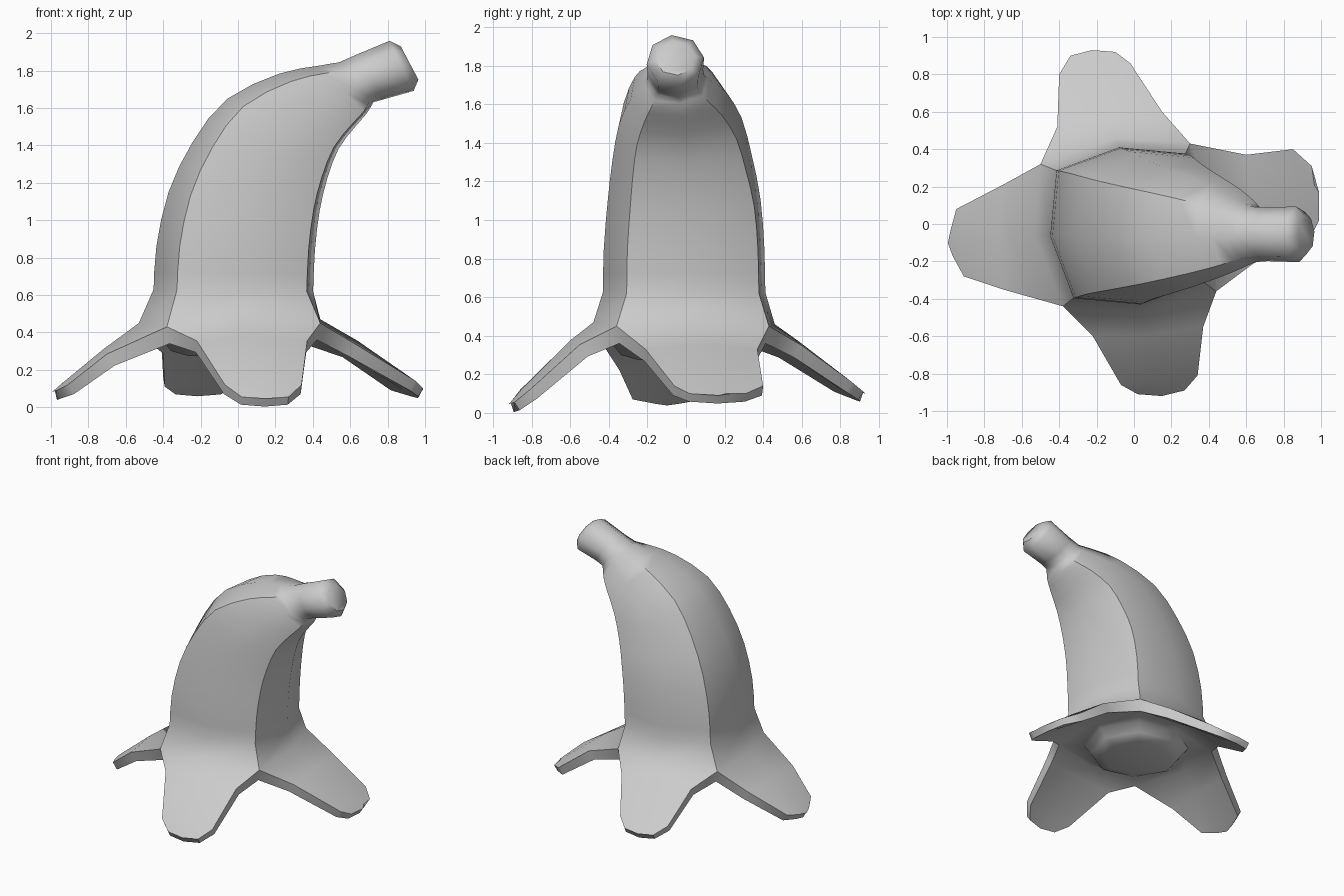
import bpy
import bmesh
from math import cos, sin, radians
from mathutils import Vector

if "Cube" in bpy.data.objects:
    bpy.data.objects.remove(bpy.data.objects["Cube"])

SIDES = 8
TWIST = 7.5

grey = bpy.data.materials.new("plain grey")
grey.use_nodes = True
colour = (0.6, 0.6, 0.6, 1)
grey.diffuse_color = colour
grey.node_tree.nodes["Principled BSDF"].inputs["Base Color"].default_value = colour


def section(bm, outer_x, outer_z, inner_x, inner_z, half_width, y, ridge):
    """Tilted eight-sided ring between an outer and an inner profile point."""
    a = Vector((outer_x, y, outer_z))
    b = Vector((inner_x, y, inner_z))
    centre, reach = (a + b) / 2, (b - a) / 2
    ring = []
    for k in range(SIDES):
        angle = radians(TWIST + k * 360 / SIDES)
        r = ridge if k % 2 else 1
        offset = reach * (r * cos(angle))
        offset.y += half_width * r * sin(angle)
        ring.append(bm.verts.new(centre + offset))
    return ring


def refine(rows):
    """Insert a smoothly interpolated row between each pair of rows."""
    result = [rows[0]]
    for i in range(len(rows) - 1):
        before, after = rows[max(i - 1, 0)], rows[min(i + 2, len(rows) - 1)]
        result.append([(9 * (b + c) - a - d) / 16
                       for a, b, c, d in zip(before, rows[i], rows[i + 1], after)])
        result.append(rows[i + 1])
    return result


def bridge(bm, low, high):
    """Quads between two closed loops of vertices."""
    for i in range(len(low)):
        j = (i + 1) % len(low)
        bm.faces.new((low[i], low[j], high[j], high[i]))


def loft(bm, rings):
    for low, high in zip(rings, rings[1:]):
        bridge(bm, low, high)


# Curved body: outer x and z, inner x and z, half width, y, ridge strength
BODY = [
    (-0.455, 0.63, 0.405, 0.62, 0.425, -0.01, 1.15),
    (-0.44, 0.86, 0.415, 0.84, 0.42, -0.01, 1.15),
    (-0.375, 1.15, 0.44, 1.05, 0.4, -0.01, 1.15),
    (-0.245, 1.42, 0.48, 1.22, 0.365, -0.02, 1.15),
    (-0.06, 1.65, 0.54, 1.38, 0.32, -0.03, 1.15),
    (0.22, 1.785, 0.63, 1.5, 0.25, -0.04, 1.14),
    (0.42, 1.825, 0.69, 1.57, 0.19, -0.05, 1.12),
    (0.54, 1.845, 0.725, 1.63, 0.15, -0.055, 1.03),
]

# Stem with a chamfered end
STEM = [
    (0.63, 1.885, 0.78, 1.645, 0.145, -0.055, 1),
    (0.81, 1.96, 0.94, 1.69, 0.15, -0.055, 1),
    (0.87, 1.93, 0.965, 1.75, 0.105, -0.055, 1),
]

# Fruit core showing below the peel: radius, height
CORE = [(0.24, 0.275), (0.33, 0.3), (0.38, 0.36)]

# Ring where the peel splits: alternating flap middles and corners
HINGE = [
    (0.44, 0.05, 0.47), (0.3, 0.43, 0.45), (-0.1, 0.46, 0.46), (-0.5, 0.32, 0.44),
    (-0.53, -0.06, 0.45), (-0.38, -0.44, 0.43), (0.03, -0.48, 0.47), (0.44, -0.36, 0.45),
]

# Flap rows: first edge, second edge, height
FLAPS = {
    0: [((0.64, -0.21), (0.6, 0.37), 0.33), ((0.95, -0.06), (0.85, 0.4), 0.14),
        ((0.99, 0.02), (0.95, 0.31), 0.1)],
    2: [((0.15, 0.6), (-0.41, 0.52), 0.35), ((-0.02, 0.86), (-0.4, 0.8), 0.16),
        ((-0.1, 0.92), (-0.34, 0.9), 0.11)],
    4: [((-0.7, 0.21), (-0.7, -0.35), 0.285), ((-0.95, 0.08), (-0.91, -0.28), 0.12),
        ((-0.98, -0.03), (-0.97, -0.17), 0.09)],
    6: [((-0.22, -0.6), (0.37, -0.55), 0.355), ((-0.07, -0.86), (0.34, -0.81), 0.12),
        ((0.02, -0.91), (0.27, -0.89), 0.055)],
}

# Middle lift and thickness of the flap rows, from hinge to tip
CROSS = [(0.025, 0.075), (0, 0.06), (-0.01, 0.05)]

bm = bmesh.new()
hinge = [bm.verts.new(p) for p in HINGE]
under_hinge = [bm.verts.new((x * 0.96, y * 0.96, z - 0.09)) for x, y, z in HINGE]

# Peel around the body, up to the end of the stem
shell = [hinge] + [section(bm, *row) for row in refine(BODY) + STEM]
loft(bm, shell)
bm.faces.new(shell[-1])

# Rounded fruit core joined to the underside of the peel
core = [section(bm, -r - 0.03, z, r - 0.03, z, r, -0.01, 1) for r, z in CORE]
loft(bm, core + [under_hinge])
bm.faces.new(core[0][::-1])

# Four thick flaps hanging from the hinge ring
for k, rows in FLAPS.items():
    around = [(k + step) % SIDES for step in (-1, 0, 1)]
    loops = [[hinge[i] for i in around] + [under_hinge[i] for i in reversed(around)]]
    for (first, second, z), (lift, thickness) in zip(rows, CROSS):
        a, b = Vector((*first, z)), Vector((*second, z))
        middle = (a + b) / 2
        outward = Vector((middle.x, middle.y, 0)).normalized()
        middle += outward * 0.02
        middle.z += lift
        inset = (outward * 0.55 + Vector((0, 0, 0.83))) * -thickness
        top = [a, middle, b]
        loops.append([bm.verts.new(p) for p in top + [p + inset for p in reversed(top)]])
    loft(bm, loops[::-1])
    bm.faces.new(loops[-1][::-1])

mesh = bpy.data.meshes.new("peel_and_fruit")
bm.to_mesh(mesh)
bm.free()
mesh.materials.append(grey)
peel = bpy.data.objects.new("peel_and_fruit", mesh)
bpy.context.collection.objects.link(peel)
bpy.ops.object.select_all(action='DESELECT')
peel.select_set(True)
bpy.context.view_layer.objects.active = peel
bpy.ops.object.shade_smooth_by_angle(angle=radians(50))
